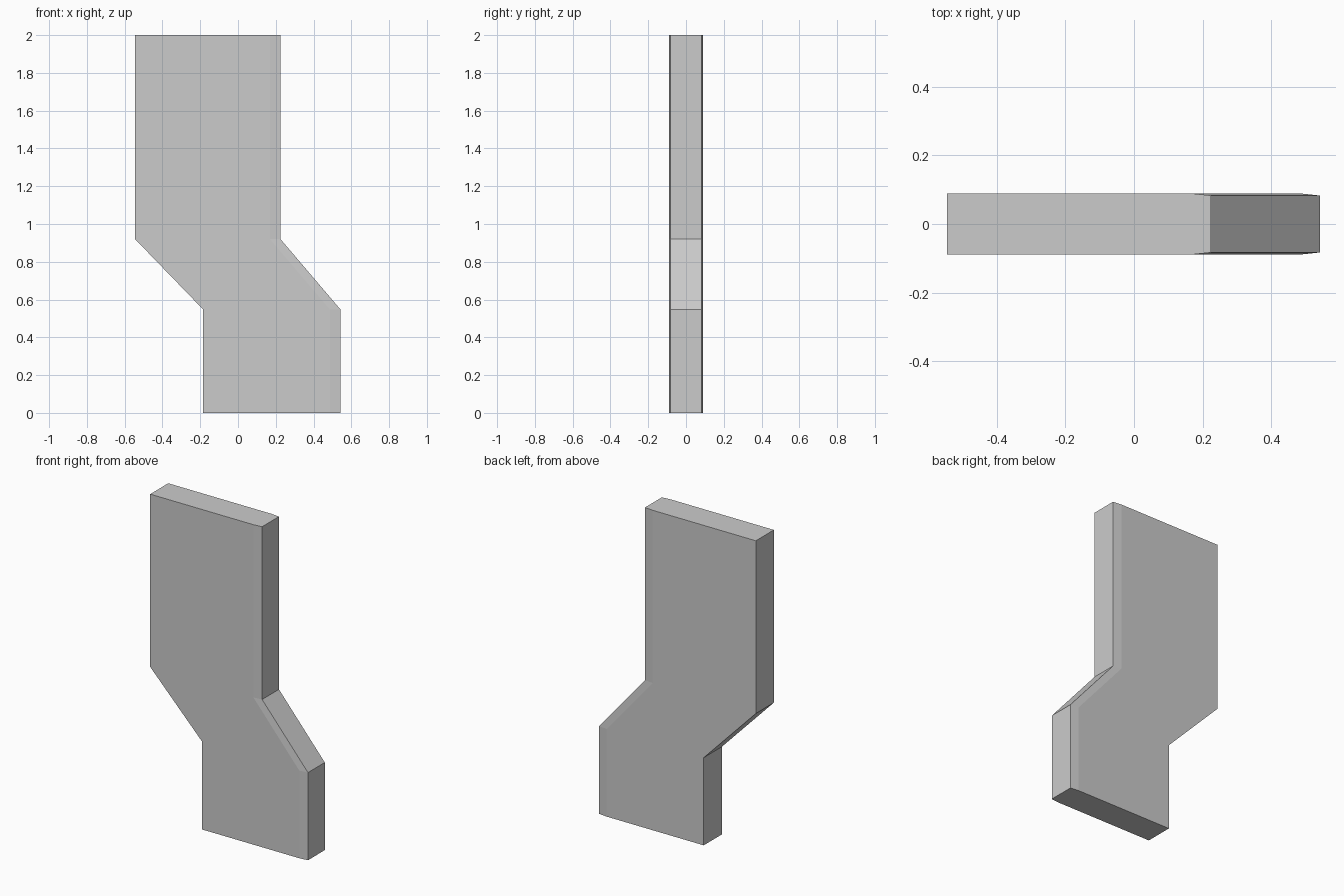
import bpy, bmesh

if "Cube" in bpy.data.objects:
    bpy.data.objects.remove(bpy.data.objects["Cube"])

# Height, left x and right x of each horizontal section
LEVELS = [(0.0, -0.185, 0.542), (0.548, -0.185, 0.542),
          (0.92, -0.545, 0.225), (2.0, -0.545, 0.225)]
HALF = 0.089        # half thickness of the slab
EDGE_HALF = 0.083   # half thickness at the tapered right edge
TAPER = 0.056       # width of the tapered strip


def section(bm, z, left, right):
    pts = [(left, -HALF), (right - TAPER, -HALF), (right, -EDGE_HALF),
           (right, EDGE_HALF), (right - TAPER, HALF), (left, HALF)]
    return [bm.verts.new((x, y, z)) for x, y in pts]


# Cranked slab: loft between the sections and cap both ends
bm = bmesh.new()
rings = [section(bm, *level) for level in LEVELS]
for low, high in zip(rings, rings[1:]):
    n = len(low)
    for i in range(n):
        j = (i + 1) % n
        bm.faces.new((low[i], low[j], high[j], high[i]))
bm.faces.new(rings[0][::-1])
bm.faces.new(rings[-1])
bmesh.ops.recalc_face_normals(bm, faces=bm.faces)

mesh = bpy.data.meshes.new("cranked_slab")
bm.to_mesh(mesh)
bm.free()
slab = bpy.data.objects.new("cranked_slab", mesh)
bpy.context.collection.objects.link(slab)
